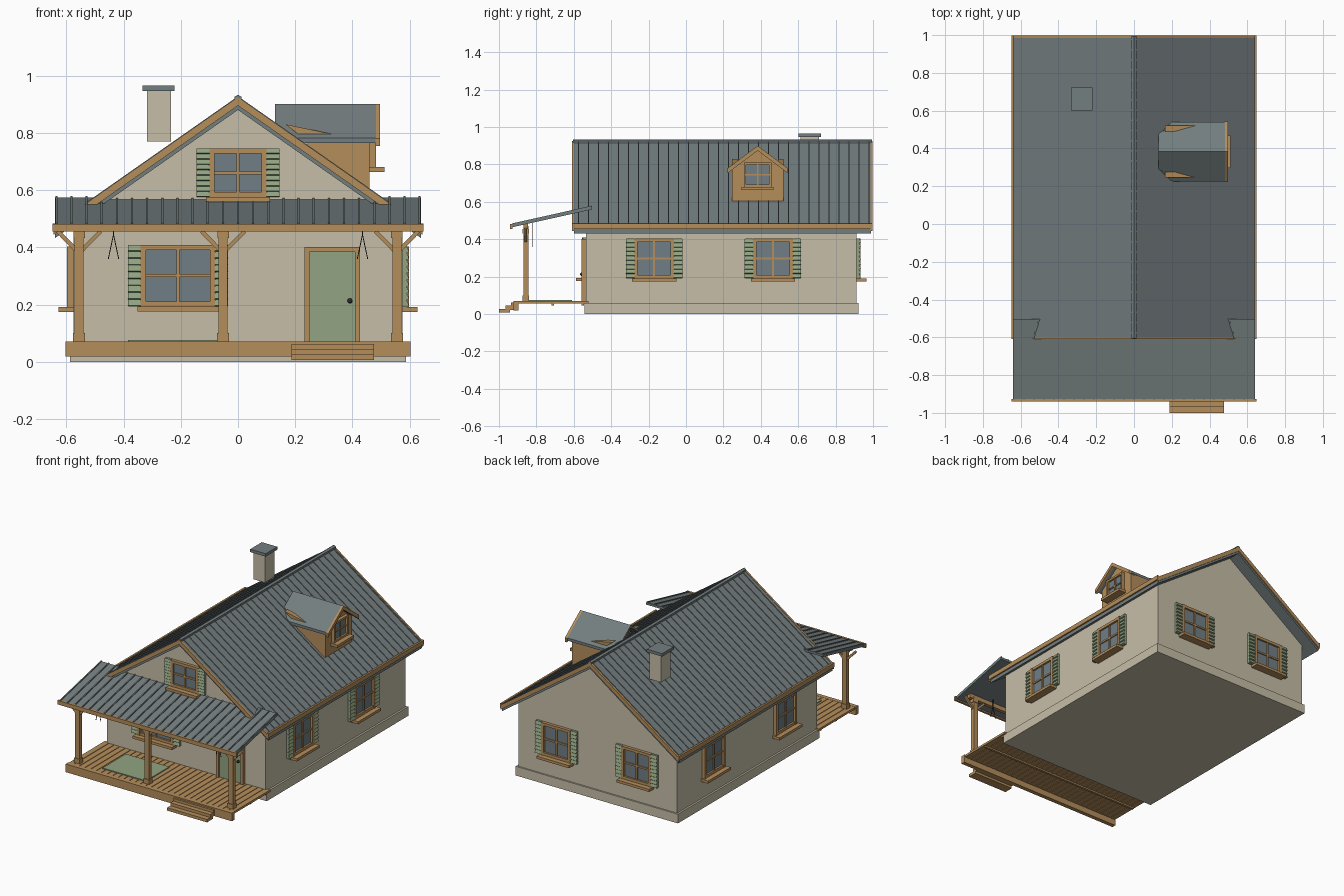
import bpy, bmesh, math
from mathutils import Matrix, Vector

if "Cube" in bpy.data.objects:
    bpy.data.objects.remove(bpy.data.objects["Cube"])


def material(name, r, g, b):
    m = bpy.data.materials.new(name)
    lin = lambda c: ((c / 255 + 0.055) / 1.055) ** 2.4
    m.diffuse_color = (lin(r), lin(g), lin(b), 1)
    m.use_nodes = True
    m.node_tree.nodes["Principled BSDF"].inputs["Base Color"].default_value = m.diffuse_color
    return m


WALL = material("cream plaster", 198, 190, 168)
WOOD = material("tan wood", 180, 141, 91)
SLATE = material("slate metal", 116, 126, 127)
GREEN = material("sage green", 146, 164, 130)
GLASS = material("grey glass", 112, 126, 134)
DARK = material("dark iron", 45, 46, 50)


def finish(name, bm, mat):
    bmesh.ops.recalc_face_normals(bm, faces=bm.faces)
    me = bpy.data.meshes.new(name)
    bm.to_mesh(me)
    bm.free()
    me.materials.append(mat)
    ob = bpy.data.objects.new(name, me)
    bpy.context.collection.objects.link(ob)
    return ob


def add_box(bm, lo, hi, M=Matrix()):
    lo, hi = Vector(lo), Vector(hi)
    T = M @ Matrix.Translation((lo + hi) / 2) @ Matrix.Diagonal((*(hi - lo), 1))
    bmesh.ops.create_cube(bm, size=1, matrix=T)


def boxes(name, mat, items, M=Matrix()):
    bm = bmesh.new()
    for lo, hi in items:
        add_box(bm, lo, hi, M)
    return finish(name, bm, mat)


def bars(name, mat, items, width, height):
    """Rectangular bars between pairs of points."""
    bm = bmesh.new()
    for p, q in items:
        p, q = Vector(p), Vector(q)
        d = q - p
        T = Matrix.Translation((p + q) / 2) @ d.to_track_quat('X', 'Z').to_matrix().to_4x4()
        add_box(bm, (-d.length / 2, -width / 2, -height / 2),
                (d.length / 2, width / 2, height / 2), T)
    return finish(name, bm, mat)


def prism(name, mat, pts, axis, a, b):
    """Profile (x,z) extruded along y, or (y,z) extruded along x."""
    bm = bmesh.new()
    at = (lambda p, t: (p[0], t, p[1])) if axis == 'y' else (lambda p, t: (t, p[0], p[1]))
    face = bm.faces.new([bm.verts.new(at(p, a)) for p in pts])
    ext = bmesh.ops.extrude_face_region(bm, geom=[face])
    move = Vector(at((0, 0), b - a))
    bmesh.ops.translate(bm, vec=move, verts=[v for v in ext['geom'] if isinstance(v, bmesh.types.BMVert)])
    return finish(name, bm, mat)


def chevron(c, half, top, slope, t):
    low = top - slope * half
    return [(c - half, low), (c, top), (c + half, low),
            (c + half, low - t), (c, top - t), (c - half, low - t)]


def place(x, y, z, deg):
    return Matrix.Translation((x, y, z)) @ Matrix.Rotation(math.radians(deg), 4, 'Z')


def window(name, M, w, h, shutters=True, f=0.018):
    """Window centred on M, with local -y pointing out of the wall."""
    a, b = w / 2, h / 2
    boxes(name + "_glass", GLASS, [((-a + .004, -.008, -b + .004), (a - .004, .004, b - .004))], M)
    m = f * 0.3
    boxes(name + "_frame", WOOD, [
        ((-a, -.022, -b), (-a + f, .004, b)), ((a - f, -.022, -b), (a, .004, b)),
        ((-a + f, -.02, b - f), (a - f, .004, b)), ((-a + f, -.02, -b), (a - f, .004, -b + f)),
        ((-m, -.016, -b + f), (m, .002, b - f)), ((-a + f, -.015, -m), (a - f, .002, m)),
        ((-a - .012, -.052, -b - .017), (a + .012, .004, -b))], M)
    if not shutters:
        return
    bm = bmesh.new()
    sw, n = 0.045, 9
    for s in (-1, 1):
        c = s * (a + sw / 2)
        add_box(bm, (c - sw / 2 + .003, -.013, -b), (c + sw / 2 - .003, .002, b), M)
        for i in range(n):
            z = -b + h * (i + .5) / n
            T = M @ Matrix.Translation((c, -.015, z)) @ Matrix.Rotation(math.radians(-18), 4, 'X')
            add_box(bm, (-sw / 2, -.005, -h / n * .42), (sw / 2, .005, h / n * .42), T)
    finish(name + "_shutters", bm, GREEN)


# House body
boxes("foundation", WALL, [((-.587, -.542, 0), (.587, .922, .06))])
prism("walls", WALL, [(-.575, .06), (.575, .06), (.575, .483), (0, .886), (-.575, .483)], 'y', -.535, .912)

# Main roof with ribs, ridge cap and trim
RIDGE, S = .922, .70
prism("main_roof", SLATE, chevron(0, .64, RIDGE, S, .042), 'y', -.6, .99)
ribs = []
for i in range(30):
    y = -.575 + i * .0535
    for s in (-1, 1):
        ribs.append(((0, y, RIDGE + .001), (s * .64, y, RIDGE - S * .64 + .001)))
bars("roof_ribs", SLATE, ribs, .007, .008)
bm = bmesh.new()
bmesh.ops.create_cone(bm, cap_ends=True, segments=6, radius1=.014, radius2=.014, depth=1.6,
                      matrix=Matrix.Translation((0, .195, RIDGE - .003)) @ Matrix.Rotation(math.pi / 2, 4, 'X'))
finish("ridge_cap", bm, SLATE)
for tag, a, b in (("front", -.61, -.598), ("back", .986, .997)):
    prism(tag + "_rake_trim", WOOD, chevron(0, .645, RIDGE + .003, S, .03), 'y', a, b)
boxes("eave_fascia", WOOD, [((s * .643 - .006, -.61, .455), (s * .643 + .006, .997, .484)) for s in (-1, 1)])

# Chimney
boxes("chimney", WALL, [((-.318, .612, .77), (-.234, .712, .948))])
boxes("chimney_cap", SLATE, [((-.333, .602, .947), (-.221, .722, .966))])

# Dormer
DY = .383
prism("dormer_body", WOOD, [(DY - .137, .605), (DY + .137, .605), (DY + .137, .775),
                            (DY, .876), (DY - .137, .775)], 'x', .24, .46)
for tag, s in (("near", -1), ("far", 1)):
    o = DY + s * .123
    bm = bmesh.new()
    bm.free()
    cheek = prism(tag + "_dormer_cheek", WOOD, [(.165, .83), (.333, .795), (.46, .77), (.46, .605)],
                  'y', o - .015, o + .015)
prism("dormer_roof", SLATE, chevron(DY, .157, .9, .75, .018), 'x', .13, .482)
prism("dormer_rake_trim", WOOD, chevron(DY, .16, .9, .75, .026), 'x', .48, .497)
window("dormer_window", place(.46, DY, .745, 90), .148, .13, False, .013)

# House windows
window("front_window", place(-.21, -.535, .301, 0), .26, .215)
window("gable_window", place(0, -.535, .66, 0), .2, .17)
for i, y in enumerate((-.17, .465)):
    window(f"right_window_{i + 1}", place(.575, y, .297, 90), .212, .212)
for i, y in enumerate((-.19, .55)):
    window(f"left_window_{i + 1}", place(-.575, y, .297, -90), .212, .212, False)
for i, x in enumerate((-.29, .29)):
    window(f"back_window_{i + 1}", place(x, .912, .297, 180), .212, .212)

# Front door
boxes("door_frame", WOOD, [((.233, -.558, .07), (.25, -.53, .4)), ((.409, -.558, .07), (.426, -.53, .4)),
                           ((.233, -.56, .383), (.426, -.53, .402))])
boxes("door", GREEN, [((.25, -.546, .07), (.409, -.53, .383)),
                      ((.268, -.551, .095), (.365, -.545, .265)), ((.268, -.551, .285), (.365, -.545, .365))])
bm = bmesh.new()
bmesh.ops.create_uvsphere(bm, u_segments=10, v_segments=6, radius=.009, matrix=Matrix.Translation((.391, -.558, .213)))
finish("door_knob", bm, DARK)

# Porch deck, steps and mat
N = 30
step = 1.2 / N
boxes("deck_planks", WOOD, [((-.6 + i * step + .002, -.9, .056), (-.6 + (i + 1) * step - .002, -.52, .07))
                            for i in range(N)])
boxes("deck_skirt", WOOD, [((-.602, -.922, .018), (.602, -.895, .071))])
boxes("deck_joists", WOOD, [((-.59, y, .046), (.59, y + .015, .057)) for y in (-.72, -.56)])
boxes("steps", WOOD, [((.187, -1, .007), (.476, -.94, .026)), ((.187, -.966, .022), (.476, -.915, .045)),
                      ((.187, -.935, .042), (.476, -.9, .062))])
boxes("door_mat", GREEN, [((-.385, -.85, .069), (-.07, -.61, .076))])

# Porch posts and braces
PY, posts, braces = -.856, [], []
for x in (-.555, -.052, .555):
    for w, a, b in ((.016, .07, .47), (.021, .07, .1), (.02, .432, .456)):
        posts.append(((x - w, PY - w * .85, a), (x + w, PY + w * .85, b)))
    for s in (-1, 1):
        braces.append(((x + s * .008, PY, .388), (x + s * .075, PY, .456)))
boxes("porch_posts", WOOD, posts)
bars("porch_braces", WOOD, braces, .014, .014)
boxes("porch_beam", WOOD, [((-.6, PY - .012, .455), (.6, PY + .012, .487))])

# Porch roof
prism("porch_roof", SLATE, [(-.93, .479), (-.503, .574), (-.503, .559), (-.93, .464)], 'x', -.64, .64)
bars("porch_roof_ribs", SLATE, [((-.635 + i * 1.27 / 24, -.93, .480), (-.635 + i * 1.27 / 24, -.503, .575))
                                for i in range(25)], .007, .009)
boxes("porch_fascia", WOOD, [((-.648, -.941, .456), (.648, -.927, .482))])

# Hanging cords under the porch roof
bars("hanging_cords", DARK, [((c, -.822, .49), (c, -.822, .44)) for c in (-.435, .435)]
     + [((c, -.822, .445), (c + s * .018, -.822, .36)) for c in (-.435, .435) for s in (-1, 1)], .003, .003)
